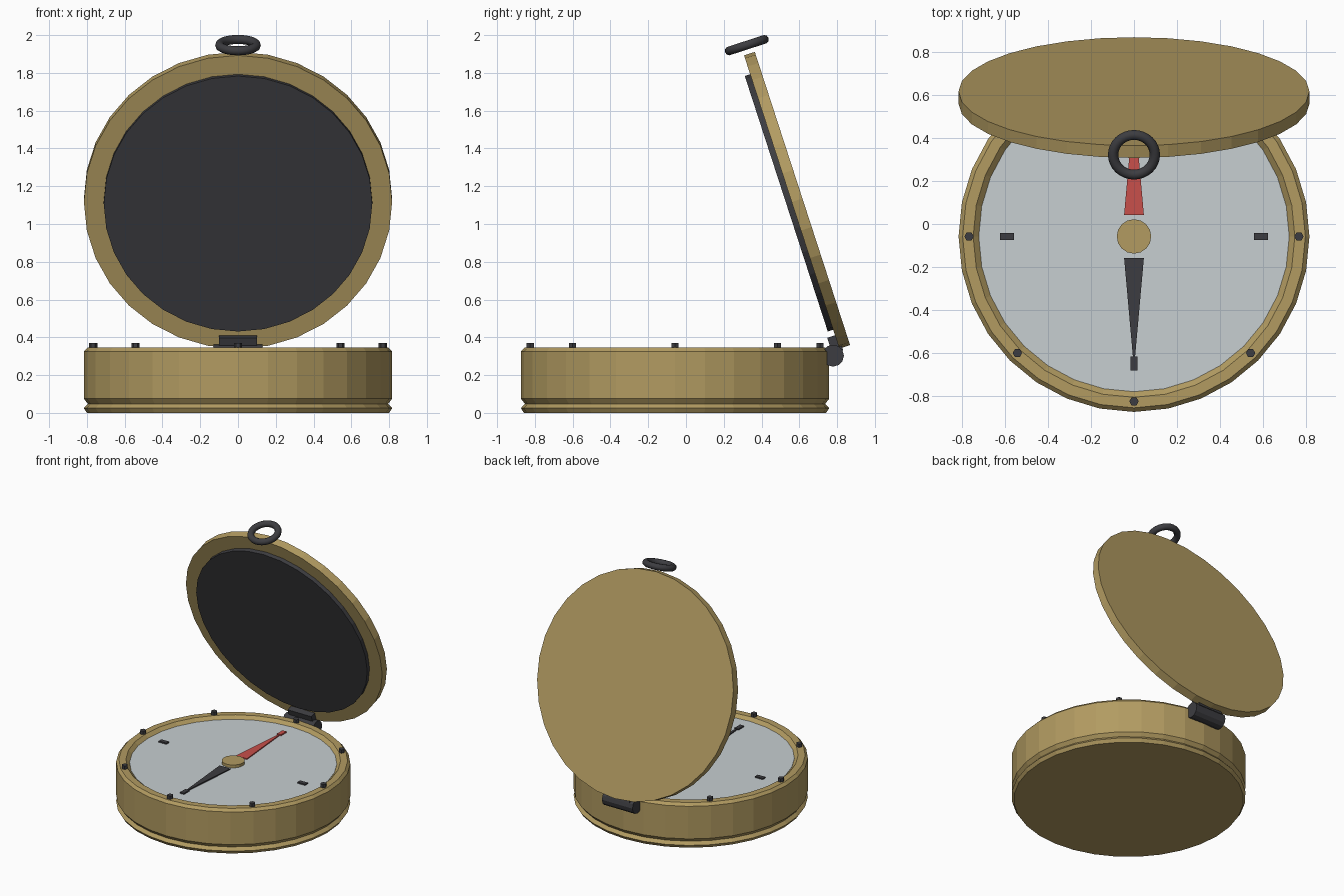
import bpy, bmesh, math
from mathutils import Matrix, Vector

if "Cube" in bpy.data.objects:
    bpy.data.objects.remove(bpy.data.objects["Cube"])


def material(name, rgb):
    m = bpy.data.materials.new(name)
    m.diffuse_color = (*rgb, 1)
    m.use_nodes = True
    m.node_tree.nodes["Principled BSDF"].inputs["Base Color"].default_value = m.diffuse_color
    return m


BRASS = material("brass", (0.445, 0.328, 0.120))
DARK = material("dark_metal", (0.046, 0.046, 0.052))
DIAL = material("pale_dial", (0.57, 0.62, 0.64))
RED = material("needle_red", (0.58, 0.08, 0.07))

CY = -0.058                  # centre of the case in y
TILT = math.radians(18)      # lean of the open lid


def finish(name, bm, mat, loc, rot):
    bmesh.ops.recalc_face_normals(bm, faces=bm.faces)
    mesh = bpy.data.meshes.new(name)
    bm.to_mesh(mesh)
    bm.free()
    mesh.materials.append(mat)
    obj = bpy.data.objects.new(name, mesh)
    obj.location, obj.rotation_euler = loc, rot
    bpy.context.collection.objects.link(obj)
    return obj


def lathe(name, profile, sides, mat, loc, rot=(0, 0, 0)):
    """Turn a (radius, height) profile round z and cap both ends."""
    bm = bmesh.new()
    rings = []
    for r, z in profile:
        rings.append([bm.verts.new((r * math.cos(math.tau * i / sides),
                                    r * math.sin(math.tau * i / sides), z))
                      for i in range(sides)])
    for a, b in zip(rings, rings[1:]):
        for i in range(sides):
            j = (i + 1) % sides
            bm.faces.new((a[i], a[j], b[j], b[i]))
    bm.faces.new(rings[0][::-1])
    bm.faces.new(rings[-1])
    return finish(name, bm, mat, loc, rot)


def box(name, size, mat, loc, rot=(0, 0, 0)):
    bm = bmesh.new()
    bmesh.ops.create_cube(bm, size=1, matrix=Matrix.Diagonal((*size, 1)))
    return finish(name, bm, mat, loc, rot)


def prism(name, outline, height, mat, loc, rot=(0, 0, 0)):
    bm = bmesh.new()
    face = bm.faces.new([bm.verts.new((x, y, 0)) for x, y in outline])
    ext = bmesh.ops.extrude_face_region(bm, geom=[face])
    top = [v for v in ext["geom"] if isinstance(v, bmesh.types.BMVert)]
    bmesh.ops.translate(bm, verts=top, vec=(0, 0, height))
    return finish(name, bm, mat, loc, rot)


# Case: foot ring, groove, wall, bevelled rim and shallow recess
lathe("case", [(0.80, 0.0), (0.816, 0.025), (0.795, 0.048), (0.816, 0.075),
               (0.816, 0.325), (0.797, 0.345), (0.748, 0.345), (0.72, 0.318)],
      32, BRASS, (0, CY, 0))

# Dial face
lathe("dial", [(0.722, 0.30), (0.722, 0.322)], 32, DIAL, (0, CY, 0))

# Needle halves, pivot and quarter marks
half = [(-0.046, 0.10), (0.046, 0.10), (0.005, 0.56), (-0.005, 0.56)]
prism("north_needle", half, 0.008, RED, (0, CY, 0.322))
prism("south_needle", half, 0.008, DARK, (0, CY, 0.322), (0, 0, math.pi))
lathe("pivot_cap", [(0.08, 0.32), (0.08, 0.344)], 16, BRASS, (0, CY, 0))
for i, side in enumerate(("north", "west", "south", "east")):
    a = math.pi / 2 * (i + 1)
    box(side + "_mark", (0.065, 0.033, 0.012), RED if i == 0 else DARK,
        (0.59 * math.cos(a), CY + 0.59 * math.sin(a), 0.326), (0, 0, a))

# Studs round the rim
for i in range(8):
    a = math.tau * i / 8
    lathe(f"rim_stud_{i + 1}", [(0.022, 0.335), (0.022, 0.371)], 6, DARK,
          (0.767 * math.cos(a), CY + 0.767 * math.sin(a), 0))

# Open lid with its dark inner disc, both facing forward and down
lid_back = Vector((0, 0.6165, 1.135))
lid_rot = (math.pi / 2 + TILT, 0, 0)
lathe("lid", [(0.816, 0), (0.816, 0.06)], 32, BRASS, lid_back, lid_rot)
lathe("lid_lining", [(0.711, 0.05), (0.711, 0.09)], 32, DARK, lid_back, lid_rot)

# Hinge barrel and leaf
lathe("hinge_barrel", [(0.058, -0.13), (0.058, 0.13)], 12, DARK,
      (0, 0.778, 0.303), (0, math.pi / 2, 0))
box("hinge_leaf", (0.20, 0.06, 0.09), DARK, (0, 0.79, 0.364), (TILT, 0, 0))

# Hanging ring at the top of the lid
bpy.ops.mesh.primitive_torus_add(major_segments=32, minor_segments=10,
                                 major_radius=0.097, minor_radius=0.024,
                                 location=(0, 0.322, 1.947), rotation=(TILT, 0, 0))
ring = bpy.context.object
ring.name = "hanging_ring"
ring.data.materials.append(DARK)
bpy.ops.object.shade_smooth_by_angle(angle=math.radians(50))
